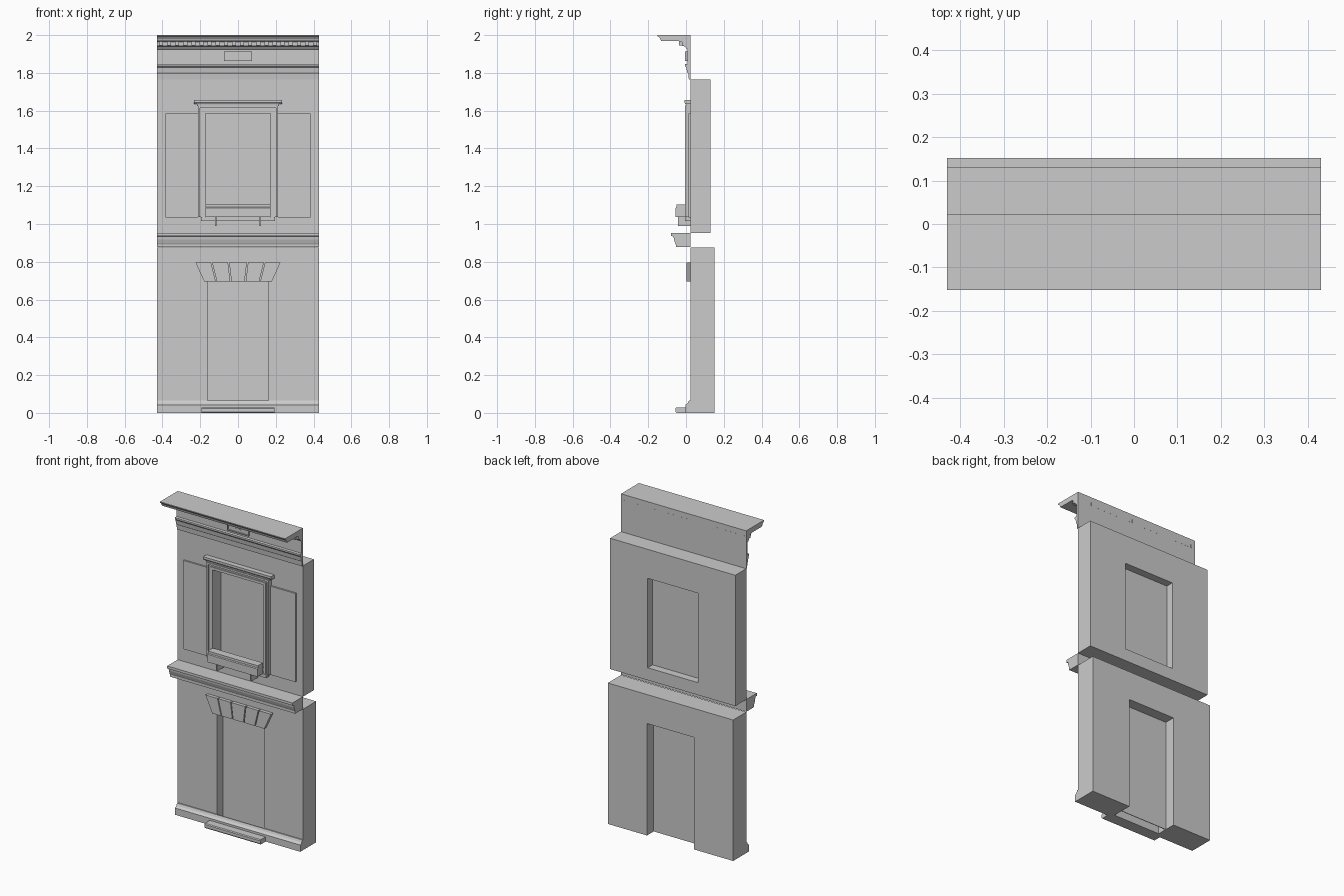
import bpy, bmesh

if "Cube" in bpy.data.objects:
    bpy.data.objects.remove(bpy.data.objects["Cube"])

W = 0.43      # half width of the facade
F = 0.023     # wall front plane


def finish(name, bm):
    bmesh.ops.recalc_face_normals(bm, faces=bm.faces)
    me = bpy.data.meshes.new(name)
    bm.to_mesh(me)
    bm.free()
    ob = bpy.data.objects.new(name, me)
    bpy.context.collection.objects.link(ob)
    return ob


def add_prism(bm, pts, vec):
    """Extrude a closed polygon of 3D points along a vector."""
    face = bm.faces.new([bm.verts.new(p) for p in pts])
    ext = bmesh.ops.extrude_face_region(bm, geom=[face], use_keep_orig=True)
    moved = [g for g in ext["geom"] if isinstance(g, bmesh.types.BMVert)]
    bmesh.ops.translate(bm, verts=moved, vec=vec)


def profile_x(name, yz, half):
    """Moulding: a y-z profile run along x."""
    bm = bmesh.new()
    add_prism(bm, [(-half, y, z) for y, z in yz], (2 * half, 0, 0))
    return finish(name, bm)


def profile_y(name, xz, y0, y1):
    """Plate: an x-z outline given thickness in y."""
    bm = bmesh.new()
    add_prism(bm, [(x, y0, z) for x, z in xz], (0, y1 - y0, 0))
    return finish(name, bm)


def box(name, x0, x1, y0, y1, z0, z1):
    return profile_y(name, [(x0, z0), (x1, z0), (x1, z1), (x0, z1)], y0, y1)


def ring(name, outer, inner, y0, y1):
    """Rectangular frame; outer and inner are (half width, z0, z1)."""
    bm = bmesh.new()
    loops = []
    for h, a, b in (outer, inner):
        for y in (y0, y1):
            loops.append([bm.verts.new(p) for p in
                          ((-h, y, a), (h, y, a), (h, y, b), (-h, y, b))])
    of, ob, nf, nb = loops
    for p, q in ((of, nf), (ob, nb), (of, ob), (nf, nb)):
        for i in range(4):
            j = (i + 1) % 4
            bm.faces.new((p[i], p[j], q[j], q[i]))
    return finish(name, bm)


def arch(name, ho, hi, z0, top_o, top_i, y0, y1):
    """Three-sided surround, open at the bottom."""
    return profile_y(name, [(-ho, z0), (-ho, top_o), (ho, top_o), (ho, z0),
                            (hi, z0), (hi, top_i), (-hi, top_i), (-hi, z0)], y0, y1)


# Walls and the panels set back in their openings
arch("lower_wall", W, 0.162, 0, 0.875, 0.695, F, 0.152)
ring("upper_wall", (W, 0.953, 1.765), (0.172, 1.03, 1.585), F, 0.13)
box("door_panel", -0.162, 0.162, 0.082, 0.086, 0, 0.695)
box("window_panel", -0.172, 0.172, 0.078, 0.082, 1.03, 1.585)

# Plinth and door step
profile_x("plinth", [(F, 0), (-0.003, 0), (-0.003, 0.042), (0.003, 0.046),
                     (0.010, 0.053), (0.016, 0.066), (F, 0.066)], W)
profile_x("door_step", [(0, 0), (-0.05, 0), (-0.055, 0.006), (-0.055, 0.024),
                        (-0.05, 0.029), (0, 0.029)], 0.192)

# Flat arch of five wedge stones over the door
tops = [-0.228, -0.140, -0.050, 0.050, 0.140, 0.228]
feet = [-0.182, -0.115, -0.038, 0.038, 0.115, 0.182]
g = 0.003
for i in range(5):
    profile_y(f"arch_stone_{i + 1}", [(feet[i] + g, 0.695), (feet[i + 1] - g, 0.695),
                                      (tops[i + 1] - g, 0.797), (tops[i] + g, 0.797)],
              0.002, F)

# String course between the storeys
profile_x("string_course", [(F, 0.953), (-0.08, 0.953), (-0.08, 0.937), (-0.066, 0.934),
                            (-0.064, 0.918), (-0.058, 0.900), (-0.054, 0.892),
                            (-0.054, 0.877), (F, 0.877)], W)

# Window surround in two layers, with a cap
arch("window_casing", 0.213, 0.172, 1.037, 1.627, 1.585, 0.006, F)
arch("casing_outer_bead", 0.213, 0.202, 1.037, 1.627, 1.615, -0.004, F)
arch("casing_inner_bead", 0.190, 0.174, 1.037, 1.603, 1.587, 0.0, F)
profile_x("cap_bed", [(F, 1.625), (0.0, 1.625), (-0.002, 1.637), (F, 1.637)], 0.218)
profile_x("window_cap", [(F, 1.635), (-0.003, 1.635), (-0.009, 1.643), (-0.009, 1.657),
                         (F, 1.657)], 0.233)

# Sill, brackets and planter box
box("sill", -0.197, 0.197, -0.006, F, 1.017, 1.037)
for side in (-1, 1):
    profile_x(f"bracket_{'left' if side < 0 else 'right'}",
              [(F, 1.037), (-0.043, 1.037), (-0.043, 0.99), (F, 0.99)],
              0.004).location.x = side * 0.117
profile_x("planter_box", [(-0.002, 1.037), (-0.055, 1.037), (-0.055, 1.085),
                          (-0.051, 1.09), (-0.051, 1.104), (-0.002, 1.104)], 0.172)

# Shutter slabs either side of the window
for side in (-1, 1):
    x0, x1 = sorted((side * 0.213, side * 0.385))
    box(f"shutter_{'left' if side < 0 else 'right'}", x0, x1, 0.013, F, 1.035, 1.585)

# Frieze with top cornice and lower moulding
profile_x("cornice", [(F, 2.0), (-0.152, 2.0), (-0.152, 1.994), (-0.144, 1.990),
                      (-0.136, 1.980), (-0.132, 1.968), (-0.040, 1.968), (-0.020, 1.964),
                      (-0.020, 1.943), (-0.006, 1.940), (0.004, 1.927), (0.009, 1.925),
                      (0.009, 1.848), (-0.006, 1.846), (-0.006, 1.836), (0.002, 1.828),
                      (0.006, 1.803), (0.012, 1.795), (0.015, 1.765), (F, 1.765)], W)
bm = bmesh.new()
for i in range(20):
    x = -0.408 + i * 0.816 / 19
    add_prism(bm, [(x - 0.011, -0.037, 1.945), (x + 0.011, -0.037, 1.945),
                   (x + 0.011, -0.037, 1.966), (x - 0.011, -0.037, 1.966)],
              (0, F + 0.0375, 0))
finish("dentils", bm)

# Small plaque on the frieze
ring("plaque_border", (0.074, 1.862, 1.912), (0.068, 1.868, 1.906), -0.004, 0.010)
box("plaque_field", -0.07, 0.07, 0.002, 0.010, 1.866, 1.908)
profile_y("plaque_diamond", [(-0.018, 1.887), (0, 1.878), (0.018, 1.887), (0, 1.896)],
          -0.003, 0.008)
